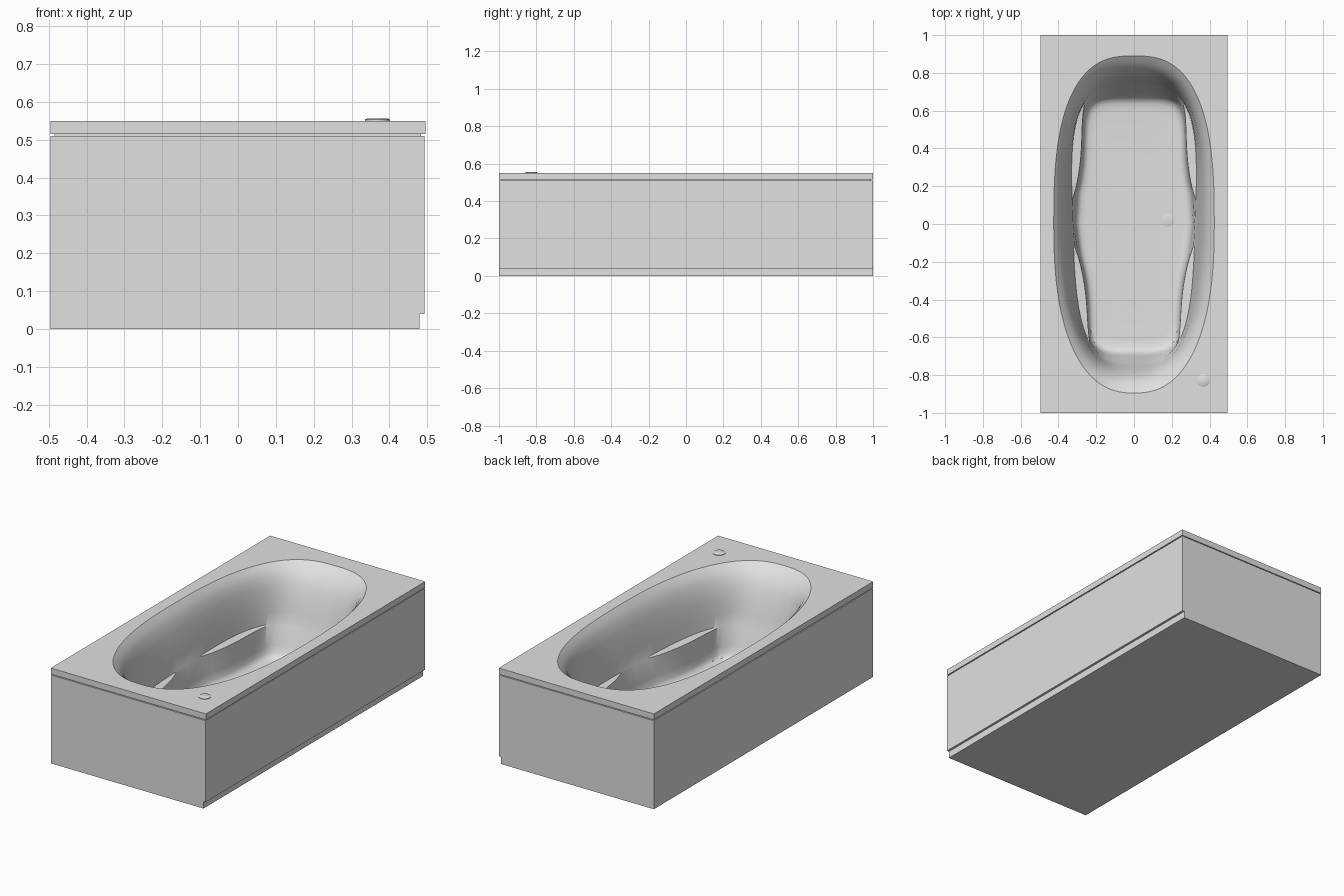
import bpy, bmesh, math
from math import sin, cos, pi

cube = bpy.data.objects.get("Cube")
if cube:
    bpy.data.objects.remove(cube, do_unlink=True)

# single material
mat = bpy.data.materials.new("light_grey_acrylic")
mat.use_nodes = True
GREY = (0.75, 0.75, 0.75, 1)
mat.diffuse_color = GREY
mat.node_tree.nodes["Principled BSDF"].inputs["Base Color"].default_value = GREY


def finish(bm, name, smooth=True):
    me = bpy.data.meshes.new(name)
    bm.to_mesh(me)
    bm.free()
    me.materials.append(mat)
    ob = bpy.data.objects.new(name, me)
    bpy.context.collection.objects.link(ob)
    if smooth:
        bpy.ops.object.select_all(action='DESELECT')
        ob.select_set(True)
        bpy.context.view_layer.objects.active = ob
        bpy.ops.object.shade_smooth_by_angle(angle=math.radians(34))
    return ob


def rect(bm, z, x0, x1, y):
    return [bm.verts.new(p) for p in ((x0, -y, z), (x1, -y, z), (x1, y, z), (x0, y, z))]


def bridge(bm, a, b):
    n = len(a)
    for i in range(n):
        j = (i + 1) % n
        bm.faces.new((a[i], a[j], b[j], b[i]))


def ledge_indent(y):
    """Inward step of the lower wall below each armrest."""
    for lo, hi in ((0.13, 0.64), (-0.62, -0.11)):
        if lo < y < hi:
            return 0.045 * sin(pi * (y - lo) / (hi - lo)) ** 0.8
    return 0


N = 144


def loop(bm, z, a, front, back, nf, nb, taper, indent):
    ring = []
    for i in range(N):
        t = 2 * pi * i / N
        c, s = cos(t), sin(t)
        b, n = (back, nb) if s >= 0 else (front, nf)
        y = math.copysign(b * abs(s) ** (2 / n), s)
        x = a * abs(c) ** (2 / n) * (1 + taper * y)
        if indent:
            x = max(x - ledge_indent(y), x * 0.5)
        ring.append(bm.verts.new((math.copysign(x, c), y, z)))
    return ring


# panel body: skirting recess on one long side, shadow gap under the rim
bm = bmesh.new()
rings = [rect(bm, *r) for r in (
    (0, -0.495, 0.48, 1), (0.04, -0.495, 0.48, 1), (0.04, -0.495, 0.493, 1),
    (0.51, -0.495, 0.493, 1), (0.51, -0.485, 0.483, 0.99), (0.515, -0.485, 0.483, 0.99))]
bm.faces.new(rings[0][::-1])
for lower, upper in zip(rings, rings[1:]):
    bridge(bm, lower, upper)
bmesh.ops.recalc_face_normals(bm, faces=bm.faces)
finish(bm, "panel_body", smooth=False)

# rim slab and basin in one shell
bm = bmesh.new()
under_in = rect(bm, 0.515, -0.48, 0.48, 0.985)
under = rect(bm, 0.515, -0.495, 0.495, 1)
top = rect(bm, 0.55, -0.495, 0.495, 1)
bridge(bm, under_in, under)
bridge(bm, under, top)

# basin levels: height, half width, front, back, exponents, taper, below ledge
levels = [
    (0.55, 0.425, 0.895, 0.89, 2.4, 2.7, 0, 0),
    (0.525, 0.402, 0.86, 0.855, 2.4, 2.7, 0.01, 0),
    (0.49, 0.381, 0.826, 0.822, 2.5, 2.8, 0.02, 0),
    (0.44, 0.364, 0.797, 0.792, 2.6, 2.9, 0.04, 0),
    (0.37, 0.348, 0.772, 0.767, 2.8, 3.1, 0.06, 0),
    (0.30, 0.335, 0.752, 0.747, 3.1, 3.3, 0.08, 0),
    (0.235, 0.324, 0.735, 0.73, 3.4, 3.6, 0.1, 0),
    (0.23, 0.322, 0.733, 0.728, 3.4, 3.6, 0.1, 1),
    (0.12, 0.314, 0.70, 0.69, 4, 4, 0.1, 1),
    (0.08, 0.309, 0.685, 0.673, 4.3, 4.3, 0.1, 1),
    (0.062, 0.299, 0.67, 0.657, 4.5, 4.5, 0.1, 1),
    (0.053, 0.284, 0.65, 0.637, 4.6, 4.6, 0.1, 1),
    (0.05, 0.26, 0.615, 0.6, 4.6, 4.6, 0.1, 1),
]
basin = [loop(bm, *lv) for lv in levels]
for upper, lower in zip(basin, basin[1:]):
    bridge(bm, upper, lower)
floor_loop = basin[-1]
inner = [bm.verts.new((v.co.x * 0.5, v.co.y * 0.6, 0.05)) for v in floor_loop]
bridge(bm, floor_loop, inner)
bm.faces.new(inner)

# flat rim surface between the rectangle and the basin opening
edges = []
for ring in (top, basin[0]):
    for i, v in enumerate(ring):
        edges.append(bm.edges.get((v, ring[(i + 1) % len(ring)])))
bmesh.ops.triangle_fill(bm, edges=edges, use_beauty=True, normal=(0, 0, 1))
bmesh.ops.recalc_face_normals(bm, faces=bm.faces)
if sum(f.normal.z * f.calc_area() for f in bm.faces) < 0:
    bmesh.ops.reverse_faces(bm, faces=bm.faces)
finish(bm, "rim_and_basin")


# low round fittings with a chamfered top edge
def button(name, x, y, z, r, h):
    bm = bmesh.new()
    circles = [[bm.verts.new((x + rr * cos(2 * pi * i / 32), y + rr * sin(2 * pi * i / 32), zz))
                for i in range(32)]
               for rr, zz in ((r, z - 0.004), (r, z + h * 0.5), (r * 0.85, z + h))]
    for a, b in zip(circles, circles[1:]):
        bridge(bm, a, b)
    bm.faces.new(circles[-1])
    finish(bm, name)


button("control_knob", 0.368, -0.828, 0.55, 0.033, 0.006)
button("floor_drain", 0.18, 0.02, 0.05, 0.035, 0.003)
